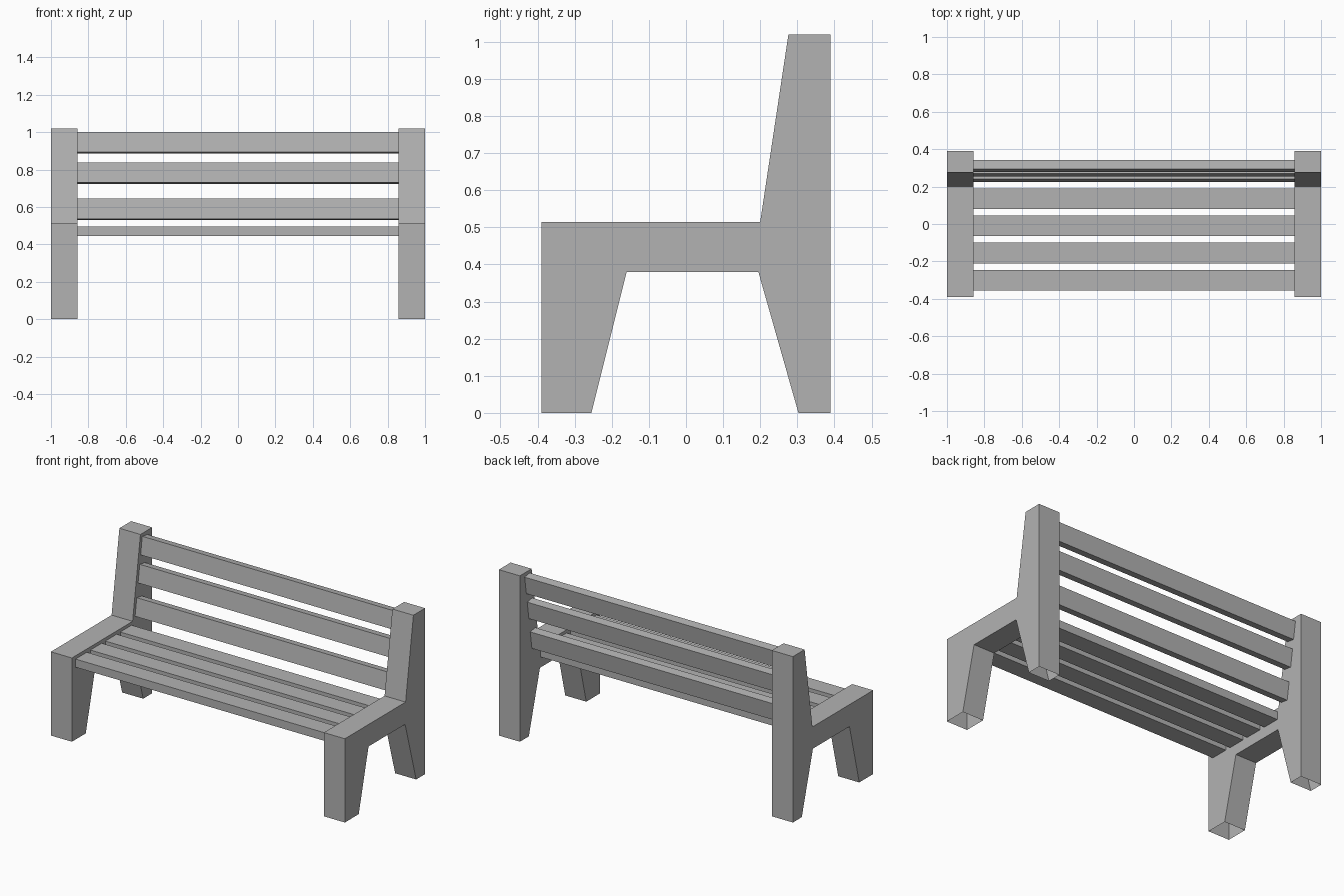
import bpy, bmesh, math
from mathutils import Matrix, Vector

cube = bpy.data.objects.get("Cube")
if cube:
    bpy.data.objects.remove(cube, do_unlink=True)

grey = bpy.data.materials.new("plain grey")
grey.use_nodes = True
GREY = (0.45, 0.45, 0.45, 1)
grey.diffuse_color = GREY
grey.node_tree.nodes["Principled BSDF"].inputs["Base Color"].default_value = GREY


def add_object(name, bm):
    mesh = bpy.data.meshes.new(name)
    bm.to_mesh(mesh)
    bm.free()
    mesh.materials.append(grey)
    obj = bpy.data.objects.new(name, mesh)
    bpy.context.collection.objects.link(obj)
    return obj


def add_end_frame(name, x0, x1):
    # Side profile (y, z) extruded across the frame width, feet left open
    profile = [(-0.39, 0), (-0.255, 0), (-0.16, 0.38), (0.195, 0.38),
               (0.303, 0), (0.39, 0), (0.39, 1.02), (0.276, 1.02),
               (0.2, 0.515), (-0.39, 0.515)]
    bm = bmesh.new()
    face = bm.faces.new([bm.verts.new((x0, y, z)) for y, z in profile])
    ext = bmesh.ops.extrude_face_region(bm, geom=[face], use_keep_orig=True)
    moved = [v for v in ext["geom"] if isinstance(v, bmesh.types.BMVert)]
    bmesh.ops.translate(bm, verts=moved, vec=(x1 - x0, 0, 0))
    bmesh.ops.recalc_face_normals(bm, faces=bm.faces)
    feet = [f for f in bm.faces if all(v.co.z < 0.001 for v in f.verts)]
    bmesh.ops.delete(bm, geom=feet, context="FACES_ONLY")
    add_object(name, bm)


def add_slat(name, y, z, depth, height, lean=0):
    bm = bmesh.new()
    bmesh.ops.create_cube(bm, size=1)
    bmesh.ops.scale(bm, vec=(1.72, depth, height), verts=bm.verts)
    place = Matrix.Translation(Vector((0, y, z))) @ Matrix.Rotation(-lean, 4, "X")
    bmesh.ops.transform(bm, matrix=place, verts=bm.verts)
    add_object(name, bm)


# End frames
add_end_frame("left_end_frame", 0.857, 1.0)
add_end_frame("right_end_frame", -1.0, -0.857)

# Seat slats
for i in range(4):
    add_slat(f"seat_slat_{i + 1}", -0.3 + 0.145 * i, 0.47, 0.11, 0.05)

# Back slats, leaning parallel to the sloping front of the posts
slope = (0.276 - 0.2) / (1.02 - 0.515)
for i, z in enumerate((0.587, 0.781, 0.944)):
    y = 0.2 + (z - 0.515) * slope + 0.046
    add_slat(f"back_slat_{i + 1}", y, z, 0.05, 0.109, math.atan(slope))
